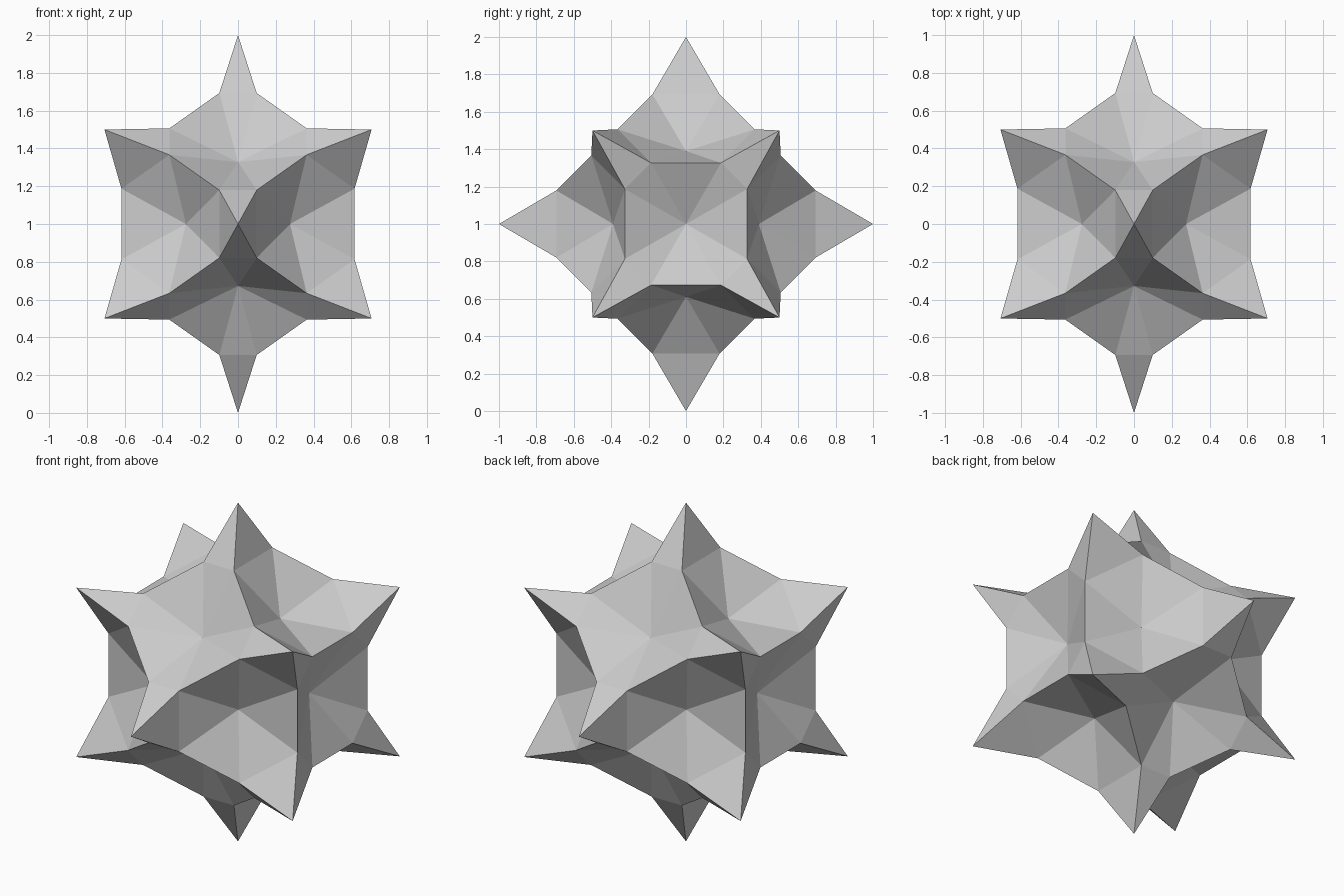
import bpy, bmesh
from itertools import product
from mathutils import Vector

if "Cube" in bpy.data.objects:
    bpy.data.objects.remove(bpy.data.objects["Cube"])

# Dimensions measured in the frame of one square face of a cuboctahedron
R = 0.5 ** 0.5
RIM_HEIGHT, RIM_OUT, RIM_SIDE = 0.617, 0.327, 0.187
PIT_DEPTH = {4: 0.464, 3: 0.477}

# Cage: cuboctahedron whose corners become the spike tips
tips = [(0, s, 0) for s in (1, -1)] + [(0, 0, s) for s in (1, -1)]
tips += [(R * x, y / 2, z / 2) for x, y, z in product((1, -1), repeat=3)]
cage = bmesh.new()
for t in tips:
    cage.verts.new(t)
bmesh.ops.convex_hull(cage, input=cage.verts[:])
bmesh.ops.dissolve_limit(cage, angle_limit=0.05, verts=cage.verts[:], edges=cage.edges[:])


def rim_points(edge, a, b):
    """Two sunken points along an edge, pulled towards its square face."""
    square = next(f for f in edge.link_faces if len(f.verts) == 4)
    n = square.calc_center_median().normalized()
    mid = (a + b) / 2
    out = (mid - n * mid.dot(n)).normalized()
    side = (b - a).normalized() * RIM_SIDE
    base = n * RIM_HEIGHT + out * RIM_OUT
    return base - side, base + side


# Star: every cage face gets a sunken pit fan plus one triangle per spike
star = bmesh.new()


def tri(*points):
    star.faces.new([star.verts.new(p) for p in points])


for face in cage.faces:
    pit = face.calc_center_median().normalized() * PIT_DEPTH[len(face.verts)]
    rim = []
    for loop in face.loops:
        rim += rim_points(loop.edge, loop.vert.co, loop.link_loop_next.vert.co)
    for i, p in enumerate(rim):
        tri(pit, p, rim[(i + 1) % len(rim)])
    for i, loop in enumerate(face.loops):
        tri(rim[2 * i - 1], loop.vert.co, rim[2 * i])

bmesh.ops.remove_doubles(star, verts=star.verts[:], dist=0.001)
bmesh.ops.recalc_face_normals(star, faces=star.faces[:])
bmesh.ops.translate(star, verts=star.verts[:], vec=Vector((0, 0, 1)))

mesh = bpy.data.meshes.new("faceted_star")
star.to_mesh(mesh)
bpy.context.collection.objects.link(bpy.data.objects.new("faceted_star", mesh))
cage.free()
star.free()
